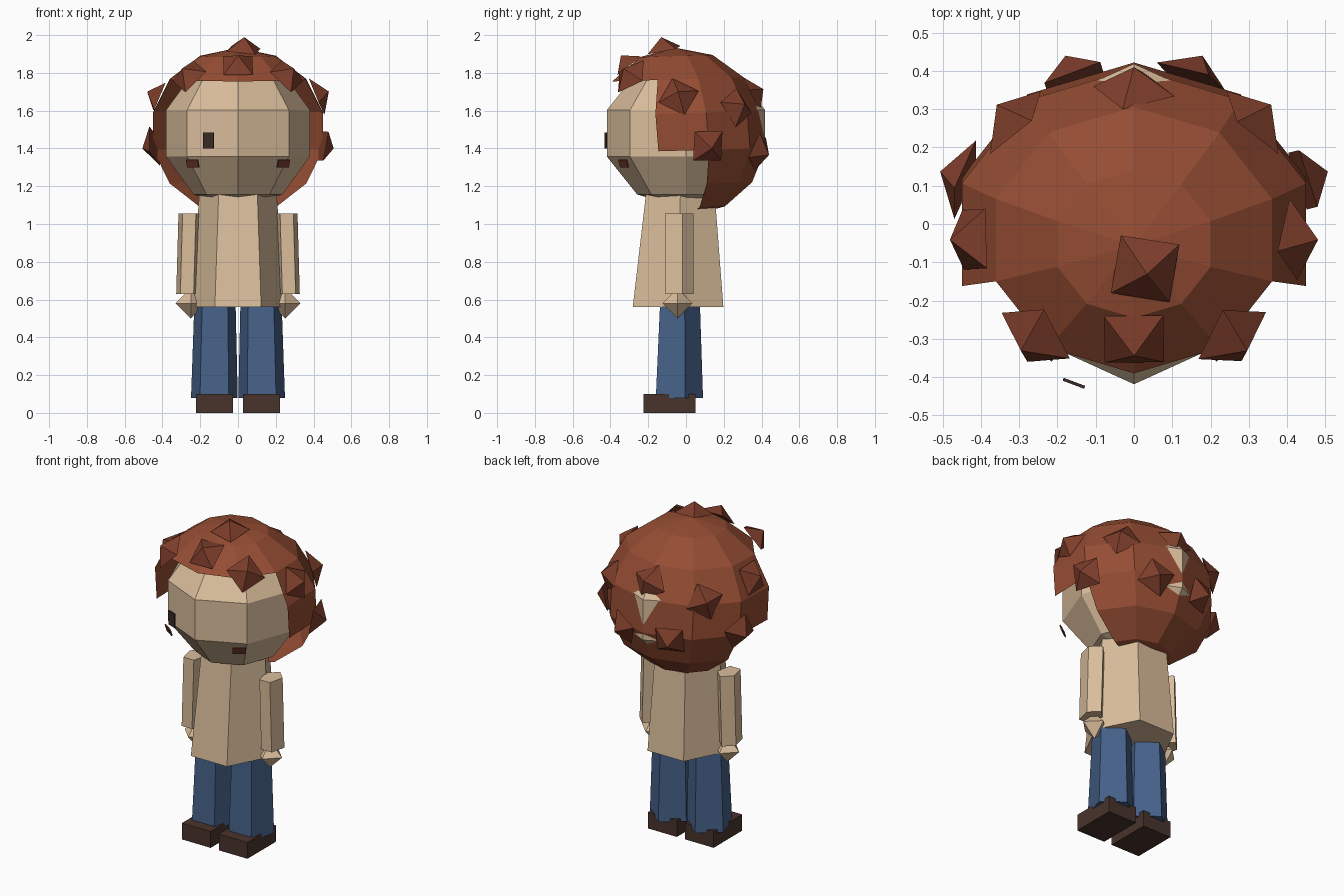
import bpy, bmesh, math
from mathutils import Vector, Matrix

if "Cube" in bpy.data.objects:
    bpy.data.objects.remove(bpy.data.objects["Cube"])


def mat(name, rgb):
    m = bpy.data.materials.new(name)
    m.diffuse_color = (*rgb, 1)
    m.use_nodes = True
    m.node_tree.nodes["Principled BSDF"].inputs["Base Color"].default_value = m.diffuse_color
    return m


SKIN = mat("warm_beige", (0.70, 0.51, 0.33))
HAIR = mat("red_brown", (0.30, 0.073, 0.033))
TUFT = mat("dark_red_brown", (0.21, 0.048, 0.024))
BLUE = mat("denim_blue", (0.061, 0.12, 0.25))
SHOE = mat("dark_brown", (0.066, 0.034, 0.025))
EYE = mat("near_black_brown", (0.04, 0.022, 0.018))
CHEEK = mat("deep_red", (0.13, 0.03, 0.018))


def finish(name, bm, material):
    bmesh.ops.recalc_face_normals(bm, faces=bm.faces)
    me = bpy.data.meshes.new(name)
    bm.to_mesh(me)
    bm.free()
    ob = bpy.data.objects.new(name, me)
    bpy.context.collection.objects.link(ob)
    me.materials.append(material)
    return ob


def box(name, size, loc, material, rot=Matrix.Identity(4)):
    bm = bmesh.new()
    bmesh.ops.create_cube(bm, size=1)
    bm.transform(Matrix.Translation(loc) @ rot @ Matrix.Diagonal((*size, 1)))
    return finish(name, bm, material)


def prism(name, sides, turn, bottom, top, material):
    """Tapered column; bottom and top are (x, y, z, radius_x, radius_y)."""
    bm = bmesh.new()
    loops = []
    for x, y, z, rx, ry in (bottom, top):
        loops.append([bm.verts.new((x + rx * math.sin(a), y + ry * math.cos(a), z))
                      for a in (turn + math.tau * i / sides for i in range(sides))])
    for i in range(sides):
        j = (i + 1) % sides
        bm.faces.new((loops[0][i], loops[0][j], loops[1][j], loops[1][i]))
    for lp in loops:
        bm.faces.new(lp)
    return finish(name, bm, material)


def ball(name, segs, rings, radius, centre, material, keep=lambda i, r: True,
         lean=0.0, lift=0.0):
    """Faceted ball with an odd ring count; segment 0 starts at the back."""
    bm = bmesh.new()

    def vert(a, lat):
        x = radius[0] * math.cos(lat) * math.sin(a)
        y = radius[1] * math.cos(lat) * math.cos(a)
        z = radius[2] * math.sin(lat)
        return bm.verts.new((centre[0] + x, centre[1] + y - lean * z, centre[2] + z + lift * y))

    grid = []
    for r in range(rings + 1):
        lat = -math.pi / 2 + math.pi * r / rings
        if r in (0, rings):
            grid.append([vert(0, lat)] * segs)
        else:
            grid.append([vert(math.tau * i / segs, lat) for i in range(segs)])
    for r in range(rings):
        for i in range(segs):
            if keep(i, r):
                j = (i + 1) % segs
                quad = [grid[r][i], grid[r][j], grid[r + 1][j], grid[r + 1][i]]
                bm.faces.new(list(dict.fromkeys(quad)))
    bmesh.ops.delete(bm, geom=[v for v in bm.verts if not v.link_faces], context='VERTS')
    return finish(name, bm, material)


# Head
ball("head", 8, 5, (0.40, 0.44, 0.40), (0, 0, 1.48), SKIN)


# Hair shell, open around the face and neck
def hair_keep(i, r):
    from_back = min(i, 9 - i)
    return from_back <= (1 if r < 3 else 2 if r < 5 else 4)


ball("hair", 10, 7, (0.485, 0.445, 0.445), (0, -0.02, 1.488), HAIR, hair_keep,
     lean=0.08, lift=0.03)

# Hair tufts: four-sided points lying on the hair
tufts = [(0.03, -0.12, 1.935), (0, -0.31, 1.85), (0, 0.36, 1.69)]
for s in (-1, 1):
    tufts += [(s * 0.265, -0.30, 1.79), (s * 0.43, -0.04, 1.68), (s * 0.455, 0.12, 1.41),
              (s * 0.32, 0.275, 1.62), (s * 0.16, 0.39, 1.38)]
for n, p in enumerate(tufts):
    bm = bmesh.new()
    bmesh.ops.create_cone(bm, cap_ends=True, segments=4, radius1=0.11, radius2=0, depth=0.07)
    out = (Vector(p) - Vector((0, -0.03, 1.5))).normalized()
    bm.transform(Matrix.Translation(Vector(p) + out * 0.02)
                 @ out.to_track_quat('Z', 'Y').to_matrix().to_4x4()
                 @ Matrix.Rotation(0.3 + 0.5 * (n % 3), 4, 'Z'))
    finish(f"hair_tuft_{n + 1}", bm, TUFT)

# Eye plate
box("eye", (0.06, 0.008, 0.085), (-0.157, -0.416, 1.442), EYE, Matrix.Rotation(-0.36, 4, 'Z'))

# Tapered shirt
prism("shirt", 6, math.pi / 6, (0, -0.042, 0.56, 0.245, 0.277), (0, -0.03, 1.16, 0.205, 0.21), SKIN)

for s, side in ((-1, "left"), (1, "right")):
    # Cheek mark
    box(side + "_cheek", (0.075, 0.008, 0.042), (s * 0.24, -0.33, 1.32), CHEEK,
        Matrix.Rotation(s * 0.6, 4, 'Z') @ Matrix.Rotation(0.3, 4, 'X'))
    # Arm and hand
    prism(side + "_arm", 5, 0, (s * 0.27, -0.043, 0.63, 0.06, 0.083),
          (s * 0.258, -0.043, 1.055, 0.06, 0.083), SKIN)
    bm = bmesh.new()
    for d in (-1, 1):
        bmesh.ops.create_cone(bm, segments=4, radius1=0.08, radius2=0, depth=0.08,
                              matrix=Matrix.Translation((s * 0.25, -0.045, 0.58 + d * 0.04))
                              @ Matrix.Diagonal((1, 1, d, 1)))
    bmesh.ops.remove_doubles(bm, verts=bm.verts, dist=0.001)
    finish(side + "_hand", bm, SKIN)
    # Leg and shoe
    prism(side + "_leg", 5, 0, (s * 0.125, -0.048, 0.08, 0.13, 0.138),
          (s * 0.122, -0.043, 0.57, 0.115, 0.117), BLUE)
    box(side + "_shoe", (0.195, 0.275, 0.1), (s * 0.125, -0.088, 0.05), SHOE)
